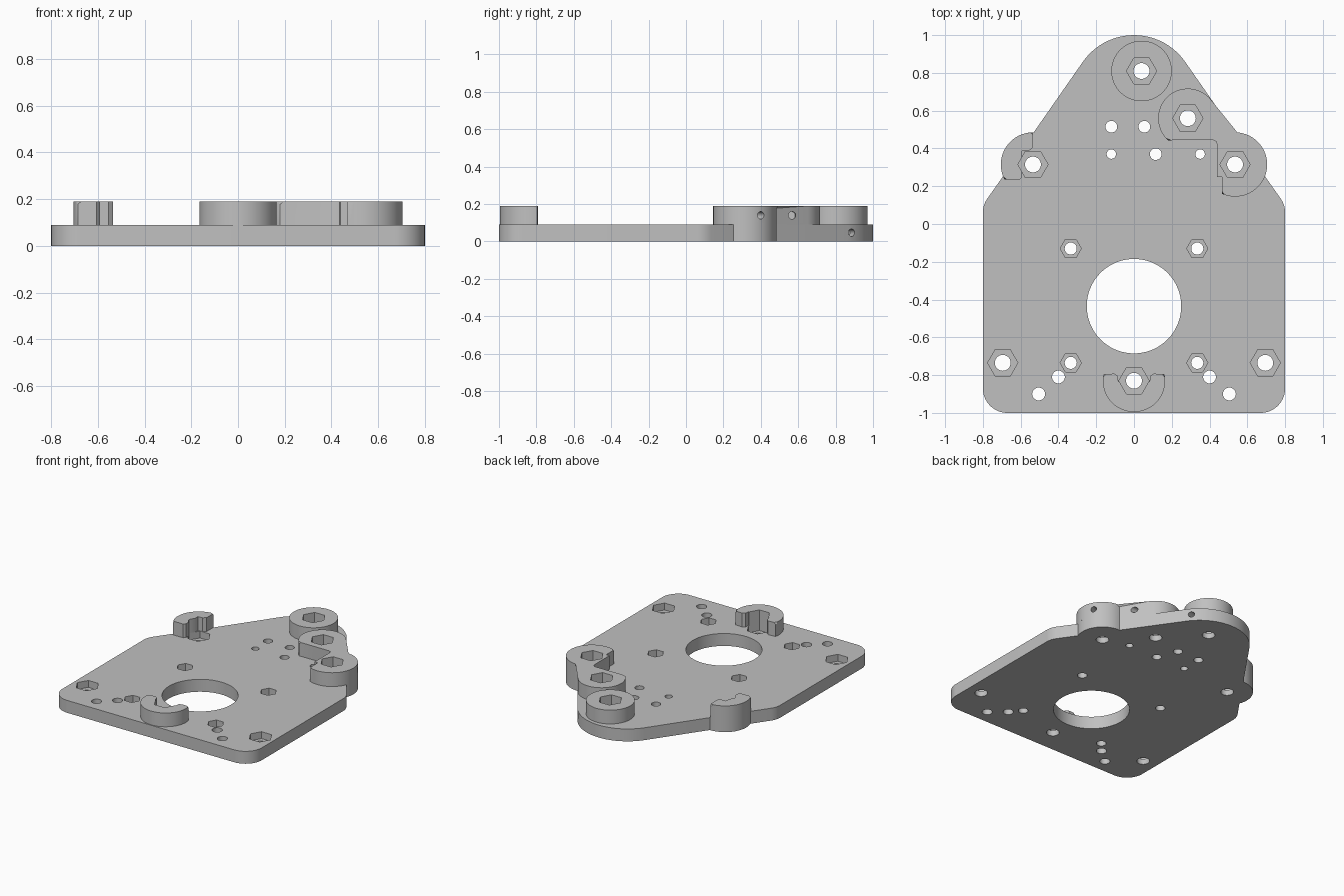
import bpy, bmesh
from math import cos, sin, radians
from mathutils import Vector

if "Cube" in bpy.data.objects:
    bpy.data.objects.remove(bpy.data.objects["Cube"], do_unlink=True)

PLATE = 0.09     # plate thickness
TOP = 0.19       # top of the raised bosses
FLOOR = 0.04     # floor of the nut pockets
SLOPE = 34.9     # direction the slanted edges face, degrees

grey = bpy.data.materials.new("grey plastic")
grey.use_nodes = True
grey.diffuse_color = (0.53, 0.53, 0.53, 1)
grey.node_tree.nodes["Principled BSDF"].inputs["Base Color"].default_value = grey.diffuse_color


def arc(centre, r, a0, a1, step=5):
    n = max(2, round(abs(a1 - a0) / step))
    angles = [radians(a0 + (a1 - a0) * i / n) for i in range(n + 1)]
    return [(centre[0] + r * cos(a), centre[1] + r * sin(a)) for a in angles]


def finish(name, bm):
    mesh = bpy.data.meshes.new(name)
    bm.to_mesh(mesh)
    bm.free()
    mesh.materials.append(grey)
    obj = bpy.data.objects.new(name, mesh)
    bpy.context.collection.objects.link(obj)
    return obj


def prism(name, outer, z0, z1, inner=(), chamfer=0):
    """Extrude an outline; chamfer the top edges along its outer part."""
    bm = bmesh.new()
    points = list(outer) + list(inner)
    low = [bm.verts.new((x, y, z0)) for x, y in points]
    high = [bm.verts.new((x, y, z1)) for x, y in points]
    bm.faces.new(low[::-1])
    bm.faces.new(high)
    for i in range(len(points)):
        j = (i + 1) % len(points)
        bm.faces.new((low[i], low[j], high[j], high[i]))
    if chamfer:
        rim = high[:len(outer)]
        pairs = list(zip(rim, rim[1:]))
        if not inner:
            pairs.append((rim[-1], rim[0]))
        edges = [bm.edges.get(p) for p in pairs]
        bmesh.ops.bevel(bm, geom=edges, offset=chamfer, segments=1, affect='EDGES')
    bmesh.ops.recalc_face_normals(bm, faces=bm.faces[:])
    return finish(name, bm)


def add_rod(bm, start, end, r, sides):
    """Closed cylinder between two points."""
    start, end = Vector(start), Vector(end)
    axis = end - start
    made = bmesh.ops.create_cone(bm, cap_ends=True, segments=sides, radius1=r,
                                 radius2=r, depth=axis.length)["verts"]
    # upright rods keep a corner on the x axis
    if abs(axis.z) < 0.001:
        bmesh.ops.transform(bm, verts=made, matrix=axis.to_track_quat('Z', 'Y').to_matrix().to_4x4())
    else:
        corner = made[0].co
        turn = Vector((1, 0)).angle_signed(corner.xy)
        for v in made:
            x, y = v.co.x, v.co.y
            v.co.x = x * cos(turn) - y * sin(turn)
            v.co.y = x * sin(turn) + y * cos(turn)
    bmesh.ops.translate(bm, verts=made, vec=(start + end) / 2)


# Screw positions
back_boss, mid_boss = (0.04, 0.81), (0.285, 0.56)
left_ear, right_ear = (0.535, 0.315), (-0.535, 0.315)
front_boss = (0, -0.83)
big_screws = [back_boss, mid_boss, left_ear, right_ear, front_boss,
              (0.695, -0.735), (-0.695, -0.735)]
small_screws = [(s * 0.335, y) for s in (1, -1) for y in (-0.13, -0.735)]

# Base plate: half outline, mirrored
half = (arc((0.67, -0.87), 0.13, -90, 0)
        + arc((0.67, 0.06), 0.13, 0, SLOPE)
        + arc(left_ear, 0.17, -21.5, 91.3)
        + arc((0, 0.67), 0.33, SLOPE, 90)[:-1])
outline = half + [(0, 1)] + [(-x, y) for x, y in reversed(half)]
parts = [prism("base_plate", outline, 0, PLATE)]

# Raised bosses
parts.append(prism("back_boss", arc(back_boss, 0.16, 0, 355), PLATE, TOP, chamfer=0.012))
parts.append(prism(
    "left_double_boss",
    arc(left_ear, 0.17, -114, 91.3) + arc(mid_boss, 0.157, SLOPE, 228),
    PLATE, TOP,
    [(0.42, 0.444), (0.435, 0.437), (0.44, 0.42), (0.44, 0.249), (0.466, 0.249)], 0.012))
parts.append(prism(
    "right_half_boss", arc(right_ear, 0.17, 90, 208), PLATE, TOP,
    [(-0.605, 0.235), (-0.592, 0.25), (-0.592, 0.386), (-0.555, 0.388), (-0.535, 0.405)], 0.012))
parts.append(prism(
    "front_half_boss", arc(front_boss, 0.165, 168, 372), PLATE, TOP,
    [(0.105, -0.792), (0.085, -0.805), (0.083, -0.835),
     (-0.083, -0.835), (-0.085, -0.805), (-0.105, -0.792)], 0.012))

# Cutter: hexagonal nut pockets
pockets = bmesh.new()
for spots, r in ((big_screws, 0.08), (small_screws, 0.056)):
    for x, y in spots:
        add_rod(pockets, (x, y, FLOOR), (x, y, 0.3), r, 6)

# Cutter: round through holes
bores = bmesh.new()
hole_groups = [
    (big_screws, 0.042, 32), (small_screws, 0.032, 32),
    ([(0, -0.435)], 0.25, 96),
    ([(-0.12, 0.515), (0.055, 0.515), (0.115, 0.37)], 0.031, 32),
    ([(-0.12, 0.37), (0.35, 0.37)], 0.025, 32),
    ([(s * x, y) for s in (1, -1) for x, y in ((0.4, -0.81), (0.505, -0.9))], 0.034, 32)]
for spots, r, sides in hole_groups:
    for x, y in spots:
        add_rod(bores, (x, y, -0.1), (x, y, 0.3), r, sides)

# Cutter: small side holes aimed at the bosses
pins = bmesh.new()
for (cx, cy), (x, y), z in ((left_ear, (0.682, 0.4), 0.14),
                            (mid_boss, (0.472, 0.567), 0.14),
                            (back_boss, (0.25, 0.885), 0.047)):
    centre, mouth = Vector((cx, cy, z)), Vector((x, y, z))
    way = (mouth - centre).normalized()
    add_rod(pins, mouth - way * 0.08, mouth + way * 0.06, 0.02, 20)

cutters = [finish(n, b) for n, b in
           (("pocket_cutter", pockets), ("bore_cutter", bores), ("pin_cutter", pins))]

# Cut every part, then shade it
for part in parts:
    bpy.ops.object.select_all(action='DESELECT')
    part.select_set(True)
    bpy.context.view_layer.objects.active = part
    for cutter in cutters:
        mod = part.modifiers.new(cutter.name, 'BOOLEAN')
        mod.operation = 'DIFFERENCE'
        mod.solver = 'EXACT'
        mod.object = cutter
        bpy.ops.object.modifier_apply(modifier=mod.name)
    bpy.ops.object.shade_smooth_by_angle(angle=radians(30))

for cutter in cutters:
    bpy.data.objects.remove(cutter, do_unlink=True)
